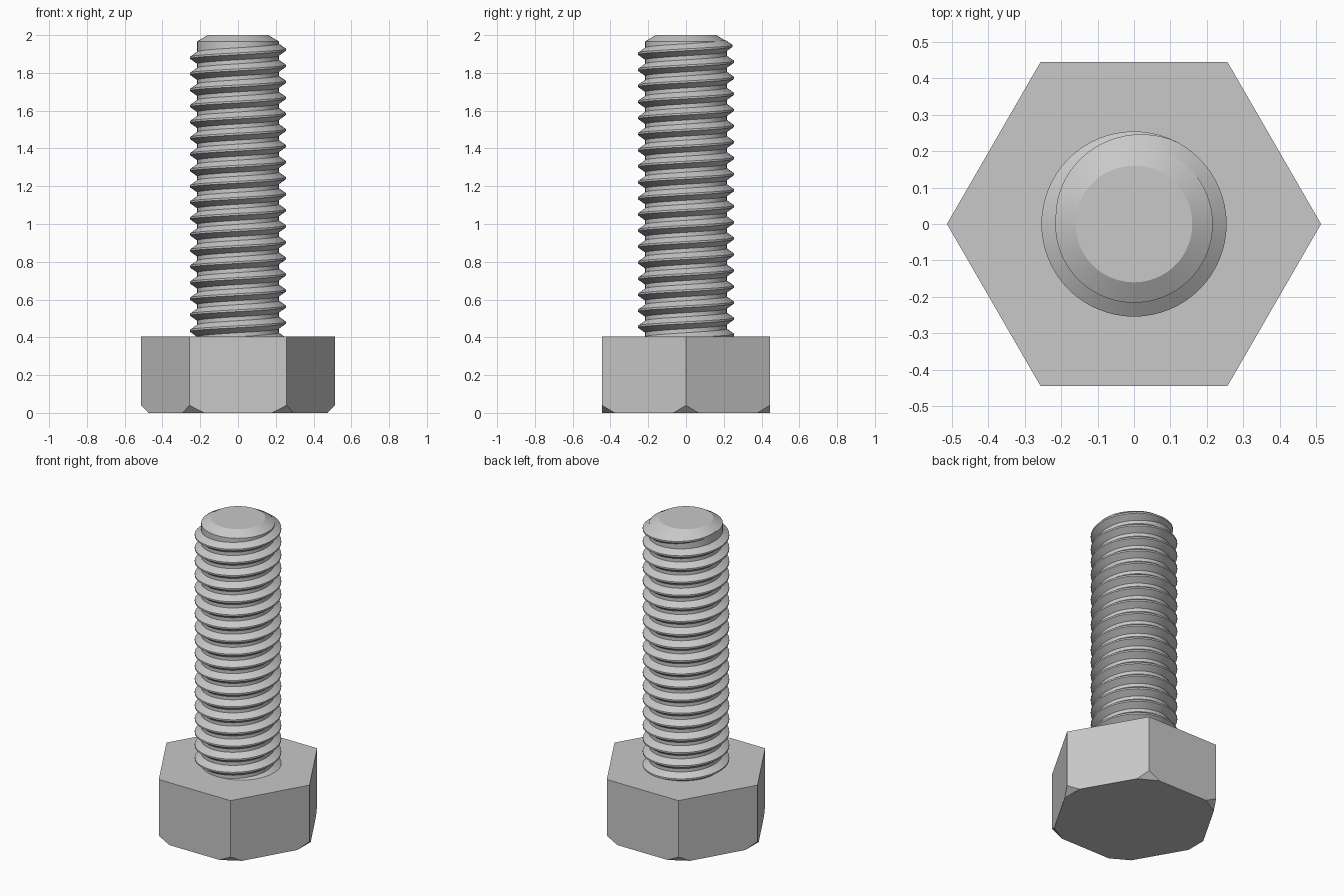
import bpy, bmesh, math

cube = bpy.data.objects.get("Cube")
if cube:
    bpy.data.objects.remove(cube, do_unlink=True)

steel = bpy.data.materials.new("plain_steel")
steel.use_nodes = True
GREY = (0.58, 0.58, 0.58, 1)
steel.diffuse_color = GREY
steel.node_tree.nodes["Principled BSDF"].inputs["Base Color"].default_value = GREY


def finish(name, bm, smooth=False):
    bmesh.ops.recalc_face_normals(bm, faces=bm.faces)
    mesh = bpy.data.meshes.new(name)
    bm.to_mesh(mesh)
    bm.free()
    mesh.materials.append(steel)
    obj = bpy.data.objects.new(name, mesh)
    bpy.context.collection.objects.link(obj)
    if smooth:
        bpy.ops.object.select_all(action="DESELECT")
        obj.select_set(True)
        bpy.context.view_layer.objects.active = obj
        bpy.ops.object.shade_smooth_by_angle(angle=math.radians(25))
    return obj


def polar(r, a, z):
    return (r * math.cos(a), r * math.sin(a), z)


# Hexagonal head, with the bottom corners sliced off at a slant
HEAD_TOP, HEAD_R, CUT, CUT_H = 0.405, 0.513, 0.077, 0.04
bm = bmesh.new()
for i in range(6):
    for z in (0, HEAD_TOP):
        bm.verts.new(polar(HEAD_R, i * math.pi / 3, z))
bmesh.ops.convex_hull(bm, input=bm.verts)
bmesh.ops.dissolve_limit(bm, angle_limit=0.01, verts=bm.verts, edges=bm.edges)
for i in range(6):
    a = i * math.pi / 3
    inset = CUT / 2
    normal = polar(CUT_H, a, -inset)
    cut = bmesh.ops.bisect_plane(
        bm, geom=bm.verts[:] + bm.edges[:] + bm.faces[:],
        plane_co=polar(HEAD_R, a, CUT_H), plane_no=normal, clear_outer=True)
    rim = [e for e in cut["geom_cut"] if isinstance(e, bmesh.types.BMEdge)]
    bmesh.ops.holes_fill(bm, edges=rim, sides=0)
finish("hex_head", bm)

# Shank core with a chamfered tip
CORE_R, SIDES = 0.216, 64
bm = bmesh.new()
rings = []
for r, z in ((CORE_R, 0.38), (CORE_R, 1.967), (0.16, 2.0)):
    rings.append([bm.verts.new(polar(r, 2 * math.pi * i / SIDES, z)) for i in range(SIDES)])
for low, high in zip(rings, rings[1:]):
    for i in range(SIDES):
        j = (i + 1) % SIDES
        bm.faces.new((low[i], low[j], high[j], high[i]))
bm.faces.new(rings[0])
bm.faces.new(rings[-1])
finish("shank_core", bm, True)

# Right-handed helical thread that fades out near the tip
PITCH, TURNS, END_Z = 0.085, 19, 1.965
CREST_R, BASE_HALF, CREST_HALF = 0.254, 0.034, 0.005
bm = bmesh.new()
steps = TURNS * SIDES
sections = []
for s in range(steps + 1):
    a = math.pi + 2 * math.pi * s / SIDES
    z = END_Z - PITCH * (steps - s) / SIDES
    fade = min(1, (steps - s) / (SIDES * 0.32))
    crest = CORE_R - 0.002 + (CREST_R - CORE_R + 0.002) * fade
    base = CREST_HALF + (BASE_HALF - CREST_HALF) * fade
    profile = ((CORE_R - 0.003, -base), (crest, -CREST_HALF),
               (crest, CREST_HALF), (CORE_R - 0.003, base))
    sections.append([bm.verts.new(polar(r, a, z + dz)) for r, dz in profile])
for one, two in zip(sections, sections[1:]):
    for k in range(4):
        m = (k + 1) % 4
        bm.faces.new((one[k], two[k], two[m], one[m]))
bm.faces.new(sections[0])
bm.faces.new(sections[-1])
finish("helical_thread", bm, True)
